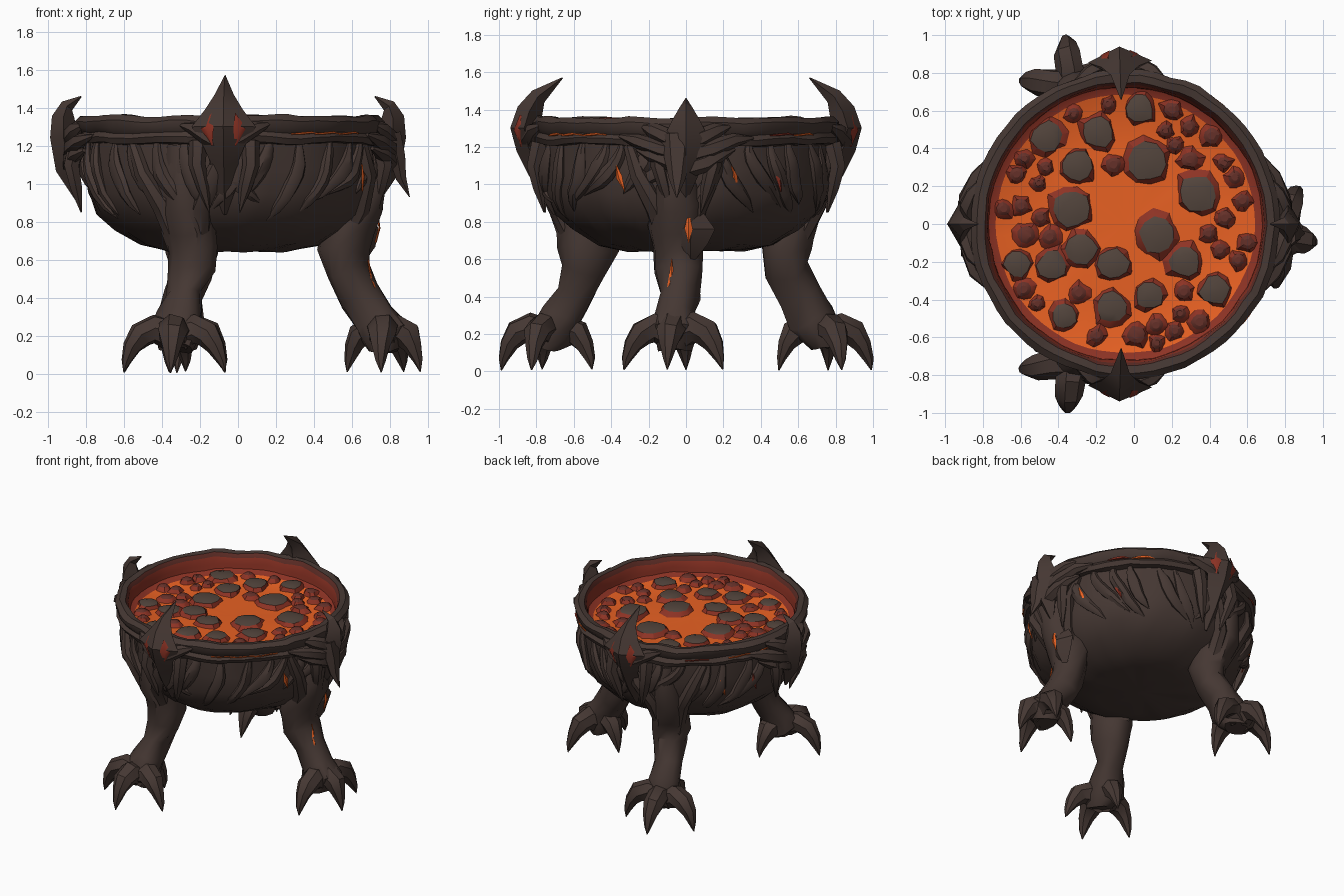
import bpy, bmesh, math, random
from mathutils import Vector, noise

random.seed(11)
if "Cube" in bpy.data.objects:
    bpy.data.objects.remove(bpy.data.objects["Cube"])


def material(name, *rgb):
    m = bpy.data.materials.new(name)
    m.use_nodes = True
    m.diffuse_color = (*rgb, 1)
    bsdf = m.node_tree.nodes["Principled BSDF"]
    bsdf.inputs["Base Color"].default_value = (*rgb, 1)
    bsdf.inputs["Roughness"].default_value = 0.9
    return m


BARK = material("charred_brown", .060, .039, .033)
STONE = material("grey_rock", .085, .058, .045)
LAVA = material("lava_orange", .88, .13, .018)
RED = material("ember_red", .27, .033, .018)
DARK = material("dark_red", .13, .03, .022)
CX = -0.045  # centre of the bowl
LEVEL = 1.215  # lava surface


def polar(angle, r, z):
    a = math.radians(angle)
    return Vector((CX + r * math.cos(a), r * math.sin(a), z))


def outward(angle):
    return polar(angle, 1, 0) - polar(angle, 0, 0)


def tangent(angle):
    return outward(angle + 90)


def finish(bm, name, mats, rule=None, gnarl=0, scale=6, sharp=40):
    """Turn a bmesh into an object, roughen it and colour faces by a rule."""
    bmesh.ops.remove_doubles(bm, verts=bm.verts, dist=0.0005)
    bmesh.ops.recalc_face_normals(bm, faces=bm.faces)
    for f in bm.faces:
        if rule:
            f.material_index = rule(f.calc_center_median())
    for v in bm.verts:
        v.co += noise.noise_vector(v.co * scale) * gnarl
    mesh = bpy.data.meshes.new(name)
    bm.to_mesh(mesh)
    bm.free()
    for m in mats:
        mesh.materials.append(m)
    ob = bpy.data.objects.new(name, mesh)
    bpy.context.collection.objects.link(ob)
    bpy.ops.object.select_all(action="DESELECT")
    ob.select_set(True)
    bpy.context.view_layer.objects.active = ob
    bpy.ops.object.shade_smooth_by_angle(angle=math.radians(sharp))


def skin(bm, rings):
    """Join rings of points into a capped surface."""
    loops = [[bm.verts.new(p) for p in ring] for ring in rings]
    n = len(loops[0])
    for a, b in zip(loops, loops[1:]):
        for i in range(n):
            j = (i + 1) % n
            bm.faces.new((a[i], a[j], b[j], b[i]))
    bm.faces.new(loops[0][::-1])
    bm.faces.new(loops[-1])


def tube(name, rows, side, sides=8, mat=BARK, gnarl=0, sharp=40):
    """Loft along rows of (point, half width, half depth)."""
    rings = []
    for i, (p, w, d) in enumerate(rows):
        t = rows[min(i + 1, len(rows) - 1)][0] - rows[max(i - 1, 0)][0]
        t.normalize()
        side = (side - t * side.dot(t)).normalized()
        up = t.cross(side)
        steps = [math.tau * k / sides for k in range(sides)]
        rings.append([p + side * w * math.cos(a) + up * d * math.sin(a) for a in steps])
    bm = bmesh.new()
    skin(bm, rings)
    finish(bm, name, [mat], gnarl=gnarl, sharp=sharp)


def lathe(name, profile, mats, rule, gnarl, steps=64):
    bm = bmesh.new()
    rings = [[polar(360 * k / steps, max(r, .001), z) for k in range(steps)] for r, z in profile]
    skin(bm, rings)
    finish(bm, name, mats, rule, gnarl, 7)


def dist(c):
    return math.hypot(c.x - CX, c.y)


# Bowl with a grooved rim and a glowing inner wall
OUTSIDE = [(.32, .645), (.47, .68), (.6, .755), (.695, .84), (.745, .95), (.76, 1.07), (.76, 1.21)]
RIM = [(.80, 1.215), (.815, 1.245), (.795, 1.27), (.815, 1.295), (.82, 1.33), (.79, 1.358),
       (.75, 1.352), (.735, 1.32), (.725, 1.27), (.715, 1.14)]


def wall_rule(c):
    if dist(c) > .745 or c.z < 1.15:
        return 0
    return 1 if c.z > 1.3 else 2


lathe("bowl", [(0, .64)] + OUTSIDE + RIM + [(0, 1.14)], [BARK, DARK, RED], wall_rule, .016)
lathe("lava_pool", [(0, 1.13), (.735, 1.13), (.735, LEVEL + .03), (.685, LEVEL), (.4, LEVEL), (0, LEVEL)],
      [LAVA, RED], lambda c: int(dist(c) > .69), .008)


# Floating rocks: ragged red skirt around a flatter crust
def rock(name, x, y, r, crust, reach, n=10):
    spin = random.random() * 6
    rings = []
    wob = [random.uniform(.88, 1.1) for _ in range(n)]
    for k, z, rag in ((reach, -.01, .22), (.98, .026, .05), (.5, .036, .02)):
        ring = []
        for i in range(n):
            a, q = spin + i * math.tau / n, r * k * wob[i] * random.uniform(1 - rag, 1 + rag)
            ring.append(Vector((x + q * math.cos(a), y + q * math.sin(a), LEVEL + z)))
        rings.append(ring)
    bm = bmesh.new()
    skin(bm, rings)
    finish(bm, name, [RED, crust], lambda c: int(c.z > LEVEL + .018), sharp=25)


ROCKS = [(-.46, .46, .085), (-.19, .49, .085), (.03, .61, .075), (-.3, .31, .085), (.07, .33, .1),
         (-.33, .08, .1), (.34, .16, .105), (.12, -.06, .095), (-.28, -.13, .085), (-.11, -.21, .085),
         (-.43, -.22, .08), (-.62, -.21, .07), (.27, -.2, .085), (.43, -.35, .08), (-.12, -.44, .085),
         (.08, -.38, .075), (-.37, -.49, .07)]
for i, spot in enumerate(ROCKS):
    rock(f"rock_{i}", *spot, STONE, 1.3)
placed, tries = list(ROCKS), 0
while len(placed) < 54 and tries < 5000:
    tries += 1
    p = polar(random.uniform(0, 360), .655 * random.uniform(.15, 1) ** .4, 0)
    r = random.uniform(.03, .052)
    if all(math.hypot(p.x - a, p.y - b) > (r + c) * 1.25 for a, b, c in placed):
        placed.append((p.x, p.y, r))
        rock(f"ember_rock_{len(placed)}", p.x, p.y, r, DARK, 1.7)

# Horned crests on the rim: tall at front and back, small at the sides
TALL = [(.70, .84, .01, .01), (.76, 1, .07, .05), (.80, 1.12, .075, .07), (.84, 1.2, .11, .07),
        (.86, 1.3, .17, .08), (.835, 1.39, .1, .07), (.79, 1.47, .05, .045), (.66, 1.57, .003, .003)]
SMALL = [(.78, .92, .01, .01), (.82, 1.08, .08, .07), (.85, 1.25, .12, .07), (.85, 1.35, .07, .06),
         (.83, 1.41, .035, .035), (.755, 1.46, .003, .003)]


def mark(name, rows, mat, lean=0):
    """Thin glowing crack: rows of (angle, r, z, half width), leaning with the face under it."""
    first = rows[0][0]
    tube(name, [(polar(a, r, z), w, .005) for a, r, z, w in rows], tangent(first) + outward(first) * lean, 4, mat)


CRESTS = (("front", -92, 0, TALL), ("back", 92, 0, TALL), ("left", 0, .01, SMALL), ("right", 180, .025, SMALL))
for label, angle, out, rows in CRESTS:
    tall = rows is TALL
    tube(label + "_crest", [(polar(angle, r + out, z), w, d) for r, z, w, d in rows], tangent(angle), 4, sharp=25)
    for s in (-1, 1):
        # root-like brows spreading from the crest along the rim, and hanging fangs
        for k, (spread, top) in enumerate(((17, 1.31), (26, 1.25), (19, 1.18))[:1 if tall else 3]):
            path = [(0, .84, top - .1, .05), (.35, .845, top - .06, .05), (.7, .825, top - .02, .04), (1, .8, top, .01)]
            tube(f"{label}_brow_{s}_{k}", [(polar(angle + s * spread * t, r, z), w, w) for t, r, z, w in path],
                 Vector((0, 0, 1)), 6, gnarl=.015)
        fang = [(10, .79, 1.22, .05), (10, .82, 1.1, .045), (8, .79, .98, .035), (6, .76, .85, .004)]
        tube(f"{label}_fang_{s}", [(polar(angle + s * a, r + out, z), w, w) for a, r, z, w in fang], tangent(angle), 6)
        if tall:
            mark(f"{label}_ember_eye_{s}", [(angle + s * 4, .88, 1.2, .002), (angle + s * 5.5, .904, 1.29, .04),
                                            (angle + s * 4, .885, 1.37, .002)], RED, -.47 * s)
chin = [(.85, 1.26, .09), (.885, 1.14, .07), (.905, 1.03, .045), (.95, .93, .003)]
tube("left_chin_fang", [(polar(-3, r, z), w, w * .7) for r, z, w in chin], tangent(0), 6, sharp=25)

# Three clawed legs, each with a foot turned to its own angle
LEG = [(.70, 1.2, .07), (.69, 1.05, .1), (.65, .9, .13), (.58, .77, .14), (.555, .65, .14), (.58, .53, .118),
       (.65, .41, .103), (.72, .3, .108), (.775, .21, .125), (.79, .12, .085)]
TOES = [(.25, 0), (.06, .27), (.06, -.27), (-.24, .02)]
TOE = [(.1, .2, .09), (.4, .235, .08), (.66, .205, .073), (.83, .14, .05), (.95, .065, .027), (1, .008, .003)]
LEGS = (("front", -111, -97, 0, 1), ("back", 111, 97, 0, 1), ("left", -4, -12, .04, .8))
for label, angle, turn, out, stride in LEGS:
    side = tangent(angle)
    tube(label + "_leg", [(polar(angle, r + out, z), w, w) for r, z, w in LEG], side, 12, gnarl=.045)
    for k, (f, s) in enumerate(TOES):
        way = outward(turn) * f * stride + tangent(turn) * s
        tube(f"{label}_toe_{k}", [(polar(angle, .79 + out / 2, z) + way * t, w, w) for t, z, w in TOE],
             tangent(turn), 7, gnarl=.012)
    for s in (-1, 1):
        sinew = [(20, .76, 1.2, .03), (15, .78, 1.05, .045), (9, .71, .88, .055), (6, .62, .7, .05), (5, .62, .5, .01)]
        tube(f"{label}_sinew_{s}", [(polar(angle + s * a, r, z), w, w) for a, r, z, w in sinew], side, 7, gnarl=.02)

# Shield-shaped plate on the left knee
plate = [(.71, .93, .01, .02), (.735, .76, .13, .05), (.72, .68, .09, .05), (.69, .57, .005, .01)]
tube("left_knee_plate", [(polar(2, r, z), w, d) for r, z, w, d in plate], tangent(0), 4, sharp=25)


# Tendrils draped flat over the bowl
def bowl_radius(z):
    for (r0, z0), (r1, z1) in zip(OUTSIDE, OUTSIDE[1:]):
        if z <= z1:
            return r0 + (r1 - r0) * (z - z0) / (z1 - z0)
    return OUTSIDE[-1][0]


for i in range(30):
    start = i * 12 + random.uniform(-3, 3)
    sweep = (1 if math.sin(math.radians(start * 2)) > 0 else -1) * random.uniform(8, 22)
    low = random.uniform(.8, .98)
    rows = []
    for k in range(8):
        t = k / 7
        z = 1.23 + (low - 1.23) * t
        w = .015 + .028 * math.sin(math.pi * t) if k < 7 else .003
        rows.append((polar(start + sweep * t * t, bowl_radius(z) + .01 * math.sin(math.pi * t), z), w, w * .75))
    tube(f"tendril_{i}", rows, tangent(start), 7, gnarl=.02)

# Glowing cracks on the rim, bowl and left leg
for i, a in enumerate((-50, -38, 40, 52, -60, 128, 150, 163)):
    mark(f"rim_crack_{i}", [(a - 6, .803, 1.262, .001), (a - 2, .809, 1.265, .011), (a + 2, .809, 1.27, .011),
                            (a + 6, .803, 1.265, .001)], RED if i % 3 == 2 else LAVA)
for i, a in enumerate((-28, -20, 18, 38, 140, 158)):
    mark(f"bowl_crack_{i}", [(a, .79, 1.1, .001), (a + 1, .79, 1.04, .02), (a + 3, .772, .96, .001)],
         RED if i % 2 else LAVA)
mark("knee_crack", [(1, .78, .85, .002), (1, .79, .765, .022), (1, .77, .69, .002)], LAVA)
mark("shin_crack", [(-6, .735, .6, .002), (-6, .75, .5, .014), (-8, .805, .38, .002)], LAVA)
